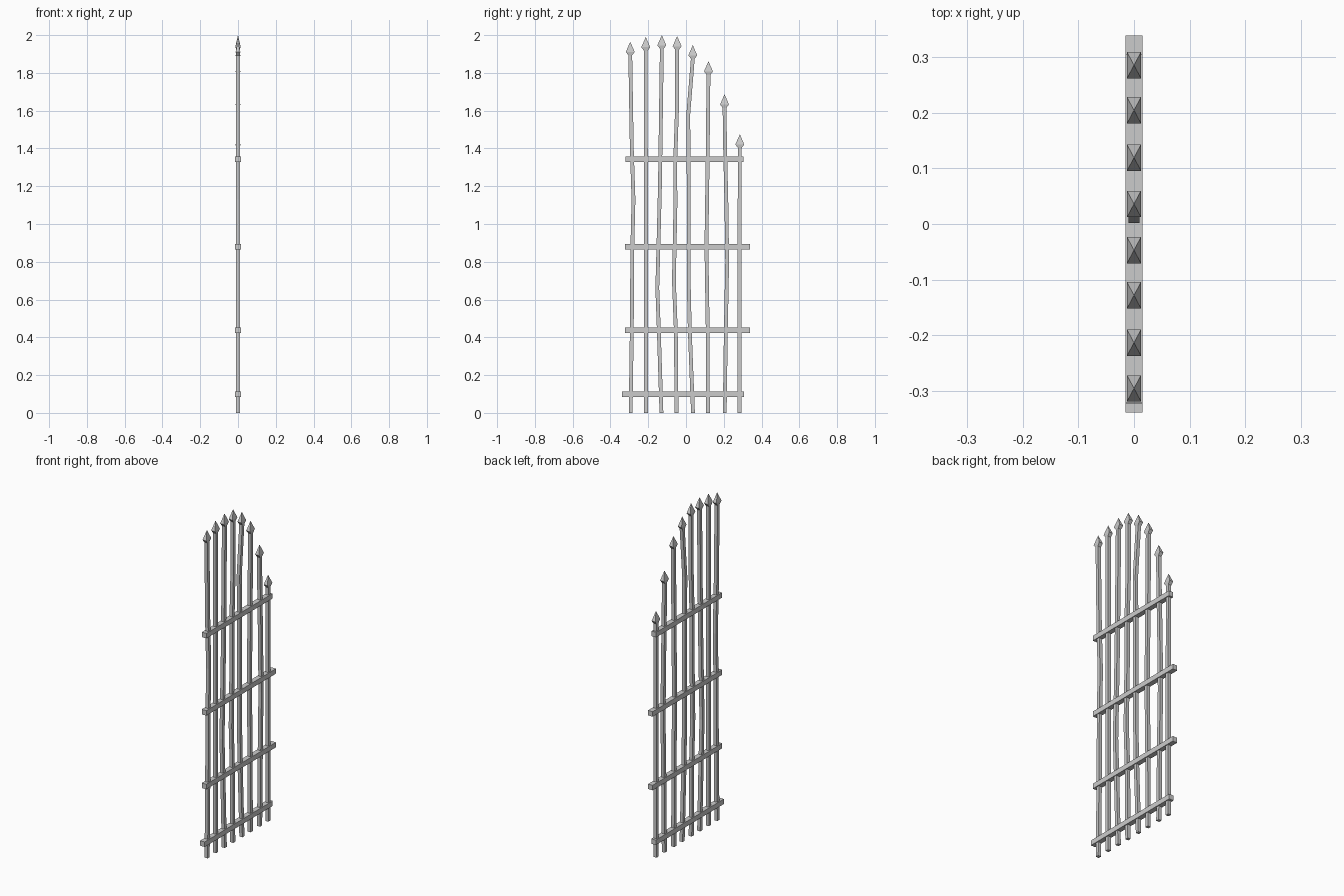
import bpy, bmesh

if "Cube" in bpy.data.objects:
    bpy.data.objects.remove(bpy.data.objects["Cube"], do_unlink=True)

iron = bpy.data.materials.new("light grey iron")
iron.use_nodes = True
GREY = (0.6, 0.6, 0.6, 1)
iron.diffuse_color = GREY
iron.node_tree.nodes["Principled BSDF"].inputs["Base Color"].default_value = GREY


def loft(name, sections):
    """Skin rectangular sections given as (y, z, half_x, half_y)."""
    bm = bmesh.new()
    rings = []
    for y, z, hx, hy in sections:
        rings.append([bm.verts.new((sx * hx, y + sy * hy, z))
                      for sx, sy in ((-1, -1), (1, -1), (1, 1), (-1, 1))])
    for a, b in zip(rings, rings[1:]):
        for i in range(4):
            j = (i + 1) % 4
            bm.faces.new((a[i], a[j], b[j], b[i]))
    bm.faces.new(rings[0][::-1])
    bm.faces.new(rings[-1])
    bmesh.ops.remove_doubles(bm, verts=bm.verts, dist=0.0001)
    bmesh.ops.recalc_face_normals(bm, faces=bm.faces)
    mesh = bpy.data.meshes.new(name)
    bm.to_mesh(mesh)
    bm.free()
    mesh.materials.append(iron)
    obj = bpy.data.objects.new(name, mesh)
    bpy.context.collection.objects.link(obj)


# Upright bars: tip height, then (y, z) bends from the ground to the spearhead
BAR = 0.01
bars = [
    (1.965, [(-0.293, 0), (-0.287, 0.44), (-0.284, 0.88), (-0.278, 1.13), (-0.287, 1.4)], -0.295),
    (1.99, [(-0.212, 0), (-0.212, 0.88)], -0.213),
    (2.0, [(-0.13, 0), (-0.144, 0.44), (-0.152, 0.66), (-0.146, 0.88), (-0.138, 1.2)], -0.128),
    (1.995, [(-0.05, 0), (-0.054, 0.44), (-0.064, 0.7), (-0.056, 1.1), (-0.057, 1.34), (-0.048, 1.6)], -0.047),
    (1.947, [(0.037, 0), (0.02, 0.44), (0.015, 0.66), (0.015, 1.1), (0.012, 1.58)], 0.036),
    (1.862, [(0.116, 0), (0.115, 0.44), (0.108, 0.88), (0.114, 1.3)], 0.119),
    (1.687, [(0.205, 0), (0.211, 0.44), (0.218, 0.8), (0.214, 1.1), (0.207, 1.4)], 0.204),
    (1.475, [(0.283, 0), (0.283, 0.88)], 0.285),
]
for n, (tip, path, top_y) in enumerate(bars, 1):
    base = tip - 0.072
    loft(f"upright_bar_{n}", [(y, z, BAR, BAR) for y, z in path + [(top_y, base)]])
    # Flattened spearhead
    loft(f"spearhead_{n}", [(top_y, base, BAR, BAR),
                            (top_y, tip - 0.054, 0.0125, 0.0235),
                            (top_y, tip, 0, 0)])

# Cross rails: height, back end and front end along y
RAIL = 0.015
rails = [(0.098, -0.338, 0.308), (0.438, -0.322, 0.338),
         (0.88, -0.322, 0.338), (1.343, -0.321, 0.305)]
for n, (z, y0, y1) in enumerate(rails, 1):
    mid, half = (y0 + y1) / 2, (y1 - y0) / 2
    loft(f"cross_rail_{n}", [(mid, z - RAIL, RAIL, half), (mid, z + RAIL, RAIL, half)])
